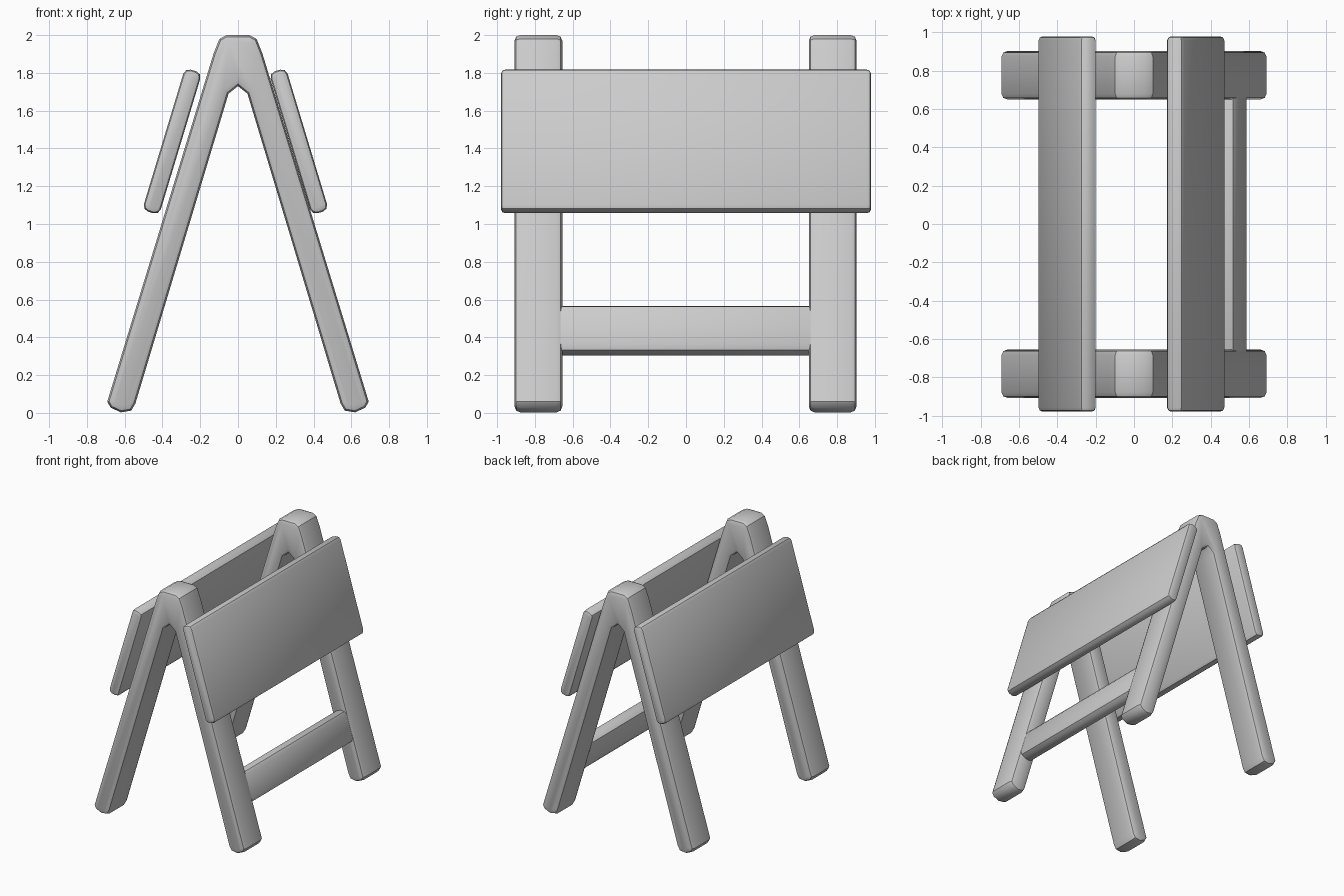
import bpy, bmesh, math

if "Cube" in bpy.data.objects:
    bpy.data.objects.remove(bpy.data.objects["Cube"])

TILT = math.radians(16.8)   # lean of the legs and boards


def prism(name, outline, y0, y1, bevel):
    """Extrude an xz outline along y and round both rims."""
    bm = bmesh.new()
    face = bm.faces.new([bm.verts.new((x, y0, z)) for x, z in outline])
    ext = bmesh.ops.extrude_face_region(bm, geom=[face])
    for v in ext["geom"]:
        if isinstance(v, bmesh.types.BMVert):
            v.co.y = y1
    bmesh.ops.recalc_face_normals(bm, faces=bm.faces)
    rim = [e for e in bm.edges if abs(e.verts[0].co.y - e.verts[1].co.y) < 1e-5]
    bmesh.ops.bevel(bm, geom=rim, offset=bevel, segments=2, profile=0.5,
                    affect='EDGES', clamp_overlap=True)
    bmesh.ops.recalc_face_normals(bm, faces=bm.faces)
    mesh = bpy.data.meshes.new(name)
    bm.to_mesh(mesh)
    bm.free()
    obj = bpy.data.objects.new(name, mesh)
    bpy.context.collection.objects.link(obj)
    bpy.context.view_layer.objects.active = obj
    obj.select_set(True)
    bpy.ops.object.shade_smooth_by_angle(angle=math.radians(35))
    obj.select_set(False)
    return obj


def slab(cx, cz, thick, height, r, side=1):
    """Leaning rectangle outline with two-step rounded corners."""
    pts = []
    for k, (su, sv) in enumerate([(1, 1), (-1, 1), (-1, -1), (1, -1)]):
        for s in range(3):
            a = math.radians(90 * k + 45 * s)
            u = su * (thick / 2 - r) + r * math.cos(a)
            v = sv * (height / 2 - r) + r * math.sin(a)
            pts.append((side * (cx + u * math.cos(-TILT) - v * math.sin(TILT)),
                        cz + u * math.sin(TILT) + v * math.cos(TILT)))
    return pts


# A-shaped leg frames, front and back
half = [(0.06, 2.0), (0.098, 1.98), (0.13, 1.9), (0.692, 0.06), (0.675, 0.028),
        (0.62, 0.003), (0.565, 0.012), (0.543, 0.05), (0.05, 1.69)]
frame = half + [(0, 1.73)] + [(-x, z) for x, z in reversed(half)]
prism("front_leg_frame", frame, -0.908, -0.655, 0.03)
prism("back_leg_frame", frame, 0.65, 0.903, 0.03)

# Sign boards; the left one sits slightly further out
prism("right_board", slab(0.322, 1.437, 0.094, 0.785, 0.032), -0.98, 0.98, 0.022)
prism("left_board", slab(0.349, 1.437, 0.094, 0.785, 0.032, -1), -0.98, 0.98, 0.022)

# Single cross bar between the right legs
prism("cross_bar", slab(0.507, 0.435, 0.115, 0.262, 0.04), -0.685, 0.685, 0.02)
